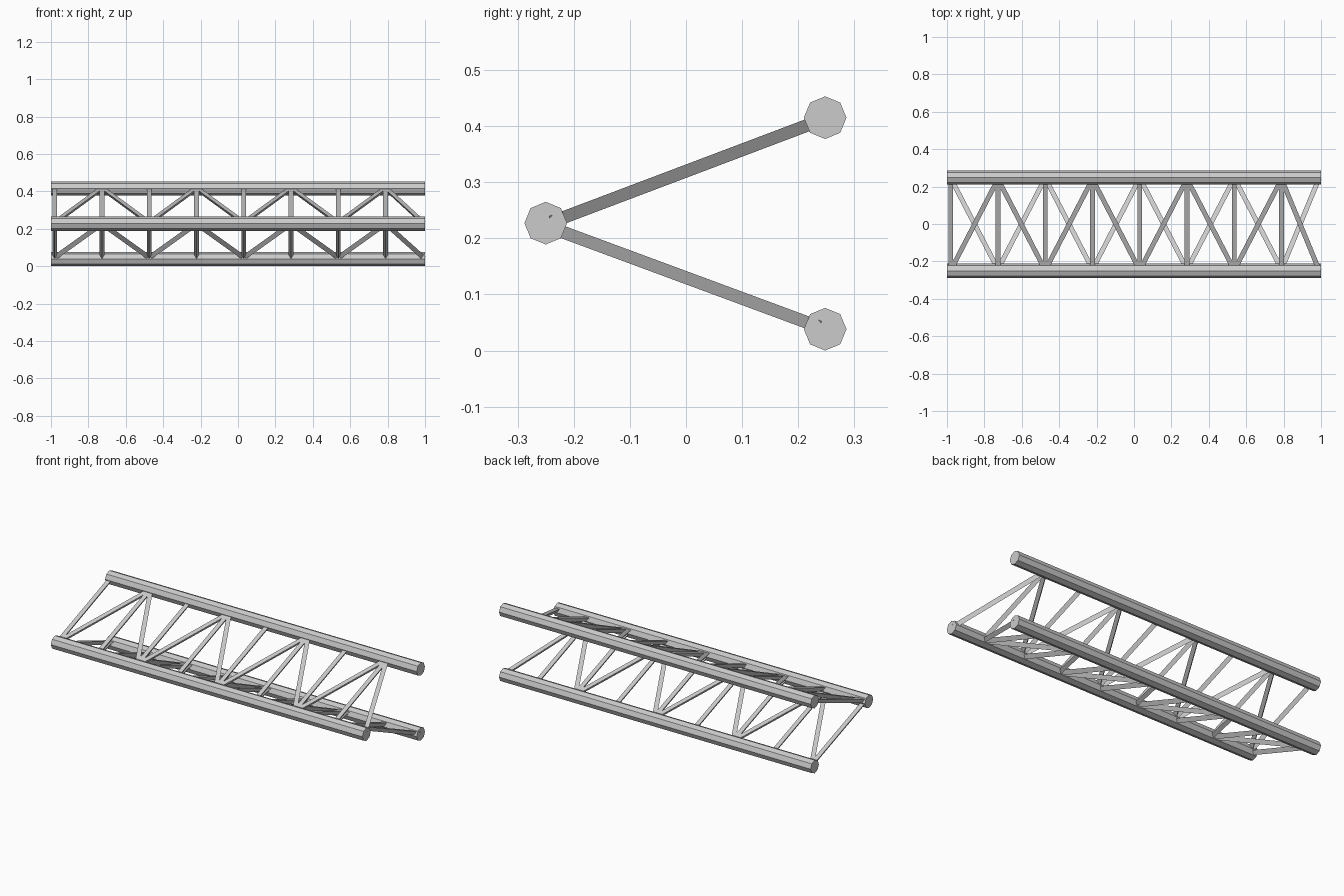
import bpy, bmesh, math
from mathutils import Vector

if "Cube" in bpy.data.objects:
    bpy.data.objects.remove(bpy.data.objects["Cube"])


def prism(bm, a, b, radius, sides, up):
    # straight bar from a to b; one corner points away from "up" when sides == 3
    a, b = Vector(a), Vector(b)
    d = (b - a).normalized()
    n = (up - d * up.dot(d)).normalized()
    s = d.cross(n)
    rings = []
    for p in (a, b):
        ring = []
        for i in range(sides):
            t = 2 * math.pi * i / sides
            ring.append(bm.verts.new(p - n * radius * math.cos(t) + s * radius * math.sin(t)))
        rings.append(ring)
    r0, r1 = rings
    for i in range(sides):
        j = (i + 1) % sides
        bm.faces.new((r0[i], r0[j], r1[j], r1[i]))
    bm.faces.new(r0)
    bm.faces.new(r1)


def make(name, bars):
    bm = bmesh.new()
    for bar in bars:
        prism(bm, *bar)
    bmesh.ops.recalc_face_normals(bm, faces=bm.faces)
    me = bpy.data.meshes.new(name)
    bm.to_mesh(me)
    bm.free()
    bpy.context.collection.objects.link(bpy.data.objects.new(name, me))


Z = Vector((0, 0, 1))

# three octagonal main tubes
for name, y, z in (("front_tube", -0.25, 0.227),
                   ("upper_back_tube", 0.248, 0.415),
                   ("lower_back_tube", 0.248, 0.038)):
    make(name, [((-1, y, z), (1, y, z), 0.038, 8, Z)])

# triangular lacing: cross bars plus a zigzag on each sloping side
nodes = [-0.98 + 0.2527 * i for i in range(8)] + [0.99]
for name, zf, zb, phase in (("upper", 0.231, 0.4155, 0), ("lower", 0.2245, 0.044, 1)):
    ends = [(-0.245, zf), (0.243, zb)]
    up = Vector((0, zf - zb, 0.488)).normalized()
    make(name + "_cross_bars",
         [((x, *ends[0]), (x, *ends[1]), 0.015, 3, up) for x in nodes[:8]])
    make(name + "_diagonal_bars",
         [((nodes[i], *ends[(i + phase) % 2]), (nodes[i + 1], *ends[(i + 1 + phase) % 2]),
           0.015, 3, up) for i in range(8)])
